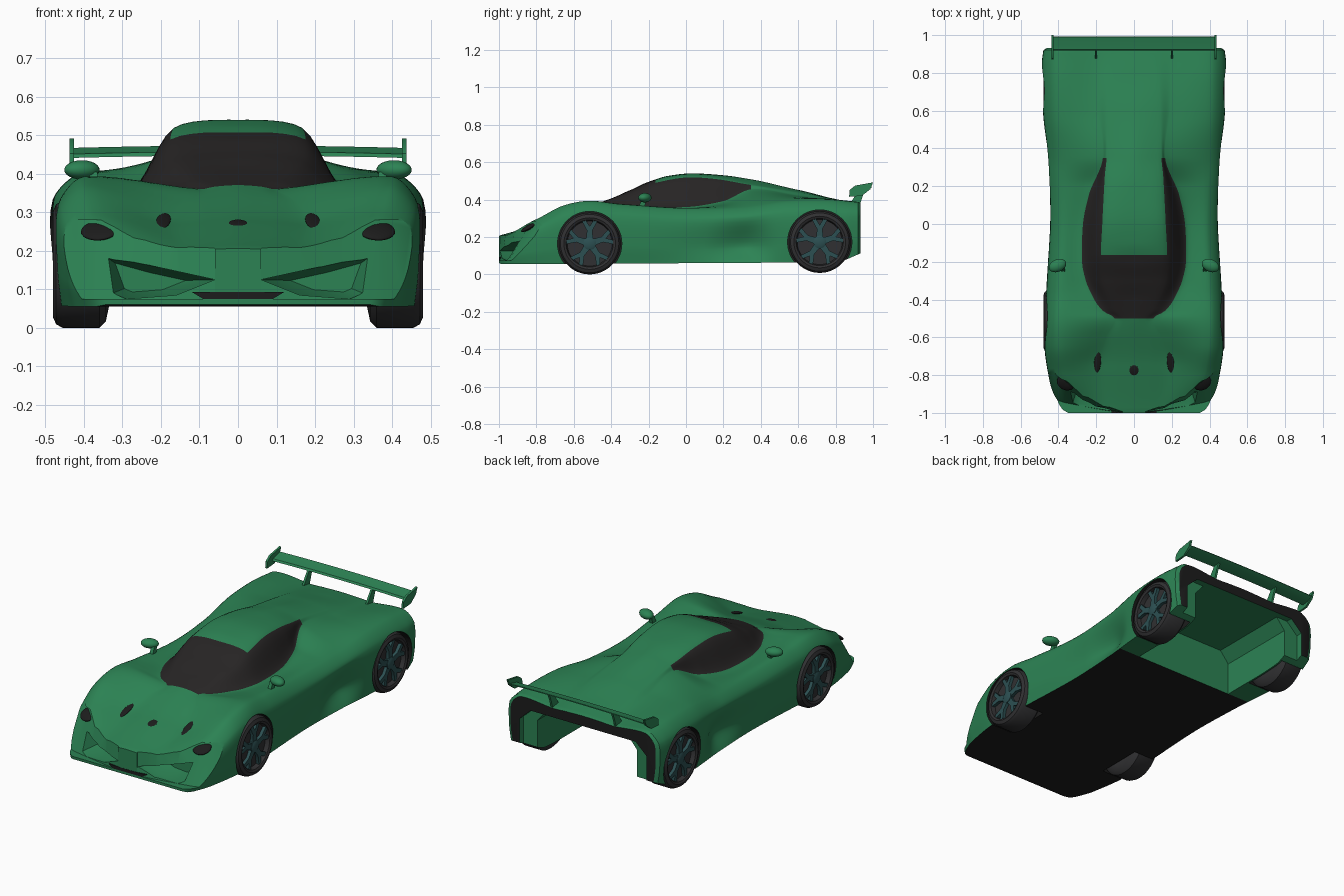
import bpy, bmesh, math
from mathutils import Vector

if "Cube" in bpy.data.objects:
    bpy.data.objects.remove(bpy.data.objects["Cube"])


def material(name, rgb):
    m = bpy.data.materials.new(name)
    m.diffuse_color = (*rgb, 1)
    m.use_nodes = True
    m.node_tree.nodes["Principled BSDF"].inputs["Base Color"].default_value = m.diffuse_color
    return m


GREEN = material("green_paint", (0.025, 0.225, 0.088))
GLASS = material("dark_glass", (0.02, 0.018, 0.018))
BLACK = material("black_trim", (0.012, 0.012, 0.012))
TYRE = material("tyre_rubber", (0.03, 0.03, 0.032))
RIM = material("rim_teal", (0.025, 0.08, 0.085))


def smooth(ob, angle=35):
    bpy.ops.object.select_all(action='DESELECT')
    ob.select_set(True)
    bpy.context.view_layer.objects.active = ob
    bpy.ops.object.shade_smooth_by_angle(angle=math.radians(angle))
    return ob


def loft(name, rings, mats, pick=lambda i, j: 0, caps=(0, 0)):
    """Skin closed rings of points and cap both ends."""
    bm = bmesh.new()
    vs = [[bm.verts.new(p) for p in r] for r in rings]
    n = len(rings[0])
    for i in range(len(rings) - 1):
        for j in range(n):
            k = (j + 1) % n
            f = bm.faces.new((vs[i][j], vs[i][k], vs[i + 1][k], vs[i + 1][j]))
            f.material_index = pick(i, j)
    for ring, idx in ((vs[0], caps[0]), (vs[-1], caps[1])):
        bm.faces.new(ring).material_index = idx
    bmesh.ops.recalc_face_normals(bm, faces=bm.faces)
    me = bpy.data.meshes.new(name)
    bm.to_mesh(me)
    bm.free()
    for m in mats:
        me.materials.append(m)
    ob = bpy.data.objects.new(name, me)
    bpy.context.collection.objects.link(ob)
    return smooth(ob)


def prism_x(name, outline, a, b, mats, idx=0):
    return loft(name, [[(x, y, z) for y, z in outline] for x in (a, b)], mats, lambda i, j: idx, (idx, idx))


def prism_y(name, outline, a, b, mats, idx=0):
    return loft(name, [[(x, y, z) for x, z in outline] for y in (a, b)], mats, lambda i, j: idx, (idx, idx))


def circle(cy, cz, r, n=48):
    return [(cy + r * math.cos(2 * math.pi * k / n), cz + r * math.sin(2 * math.pi * k / n)) for k in range(n)]


def ellipsoid(name, loc, size, rot, mat):
    bpy.ops.mesh.primitive_uv_sphere_add(segments=24, ring_count=12, location=loc, rotation=rot)
    ob = bpy.context.object
    ob.name, ob.scale = name, size
    ob.data.materials.append(mat)
    return smooth(ob, 60)


def spline(keys, t):
    n = len(keys)
    i = max([k for k in range(n - 1) if keys[k][0] <= t] or [0])

    def slope(k):
        a, b = keys[max(k - 1, 0)], keys[min(k + 1, n - 1)]
        return (b[1] - a[1]) / (b[0] - a[0])
    (t0, v0), (t1, v1) = keys[i], keys[i + 1]
    h = t1 - t0
    u = (t - t0) / h
    return (v0 * (2*u**3 - 3*u*u + 1) + v1 * (3*u*u - 2*u**3)
            + h * .85 * (slope(i) * (u**3 - 2*u*u + u) + slope(i + 1) * (u**3 - u*u)))


# Body lines along y: side width, scoop, floor, fender crest, glass base, roof edge, centreline
WIDTH = [(-1, .37), (-.95, .405), (-.85, .44), (-.65, .47), (-.45, .465), (0, .445), (.3, .455), (.6, .48), (.85, .485), (.93, .476)]
SCOOP = [(-1, 0), (-.2, 0), (.1, .02), (.32, .06), (.5, .008), (.93, 0)]
FLOOR = [(-1, .055), (.5, .063), (.82, .07), (.93, .11)]
CREST_X = [(-1, .27), (-.8, .37), (-.55, .4), (0, .385), (.6, .41), (.93, .41)]
CREST_Z = [(-1, .185), (-.8, .295), (-.65, .37), (-.52, .393), (-.35, .375), (0, .352), (.3, .36), (.55, .395), (.75, .4), (.93, .385)]
BASE_X = [(-1, .15), (-.75, .19), (-.6, .15), (-.5, .1), (-.46, .165), (-.4, .21), (-.3, .255), (-.2, .275), (0, .27), (.15, .24), (.35, .165), (.6, .19), (.93, .2)]
BASE_Z = [(-1, .2), (-.75, .27), (-.5, .36), (-.3, .36), (0, .36), (.2, .392), (.35, .455), (.6, .42), (.93, .37)]
ROOF_X = [(-1, .08), (-.6, .08), (-.5, .06), (-.46, .1), (-.3, .165), (-.16, .175), (0, .168), (.25, .155), (.35, .145), (.6, .14), (.93, .12)]
ROOF_Z = [(-1, .205), (-.75, .276), (-.5, .367), (-.3, .435), (-.16, .49), (0, .518), (.15, .511), (.35, .478), (.6, .44), (.93, .373)]
TOP_Z = [(-1, .208), (-.75, .28), (-.5, .371), (-.4, .406), (-.3, .45), (-.2, .495), (-.1, .526), (.03, .54), (.2, .53), (.35, .508), (.6, .452), (.8, .403), (.93, .376)]
B, K = 4, 6


def section(y):
    w, s, fl, cz = (spline(k, y) for k in (WIDTH, SCOOP, FLOOR, CREST_Z))
    pts = [(w - .012, fl), (w - s, fl + .3 * (cz - fl)), (w - .004, fl + .8 * (cz - fl)),
           (spline(CREST_X, y), cz), (spline(BASE_X, y), spline(BASE_Z, y)),
           (spline(ROOF_X, y), spline(ROOF_Z, y)), (0, spline(TOP_Z, y))]
    pts.append((-pts[5][0], pts[5][1]))
    ts = [0]
    for a, b in zip(pts, pts[1:]):
        ts.append(ts[-1] + math.dist(a, b))
    kx = [(t, p[0]) for t, p in zip(ts, pts)]
    kz = [(t, p[1]) for t, p in zip(ts, pts)]
    half = [(pts[0][0] * k / B, fl) for k in range(B)]
    for i in range(6):
        for k in range(K):
            t = ts[i] + (ts[i + 1] - ts[i]) * k / K
            half.append((spline(kx, t), spline(kz, t)))
    half.append(pts[6])
    full = half + [(-x, z) for x, z in half[-2:0:-1]]
    return [(x, y, z) for x, z in full]


def shrink(ring, y, f, cz):
    return [(x * f, y, cz + (z - cz) * f) for x, _, z in ring]


N = 2 * (B + 6 * K)
ys = [-.985 + 1.905 * k / 130 for k in range(131)]
rings = [section(y) for y in ys]
rings = [shrink(rings[0], -1, .93, .13)] + rings + [shrink(rings[-1], .932, .96, .25)]


def body_mat(i, j):
    y = ys[max(0, min(i - 1, len(ys) - 1))] + .007
    j = min(j, N - 1 - j)
    if j < B:
        return 2 if y < .42 else 0
    seg = (j - B) // K
    if (seg == 4 and -.5 < y < .35) or (seg == 5 and -.5 < y < -.16):
        return 1
    return 0


MATS = [GREEN, GLASS, BLACK]
body = loft("body_shell", rings, MATS, body_mat, (0, 2))

# Openings: wheel arches, swept nose corners, nose intakes, hollow tail
WHEELS = {"front": (-.515, .165), "rear": (.715, .173)}
TRIM_LOW = [(.06, -1), (.16, -.985), (.27, -.965), (.37, -.945), (.5, -.9), (.5, -1.1), (.06, -1.1)]
TRIM_HIGH = [(.06, -.99), (.16, -.955), (.27, -.895), (.37, -.82), (.5, -.73), (.5, -1.1), (.06, -1.1)]
INTAKE = [(.06, .125), (.16, .085), (.29, .075), (.325, .09), (.365, .2), (.22, .16)]
tail = [(-.315, -.05), (-.315, .25), (-.26, .315), (.26, .315), (.315, .25), (.315, -.05)]
cutters = [prism_y("tail_cutter", tail, .42, 1.05, MATS),
           prism_y("pod_cutter", [(1.28 * x, z) for x, z in tail], .894, 1.06, MATS)]
for s in (1, -1):
    for cy, cz in WHEELS.values():
        cutters.append(prism_x("arch_cutter", circle(cy, cz, .172), s * .325, s * .6, MATS, 2))
    cutters.append(loft("nose_trim_cutter", [[(s * x, y, z) for x, y in o] for o, z in ((TRIM_LOW, .075), (TRIM_HIGH, .28))], MATS))
    cutters.append(loft("intake_cutter", [[(s * (.25 + (x - .25) * f), y, .12 + (z - .12) * f) for x, z in INTAKE]
                                          for y, f in ((-1.1, 1), (-.95, 1), (-.85, .6))], MATS))
bpy.context.view_layer.objects.active = body
for c in cutters:
    c.hide_render = True
    mod = body.modifiers.new("cut", 'BOOLEAN')
    mod.operation, mod.solver, mod.object = 'DIFFERENCE', 'EXACT', c
    bpy.context.view_layer.objects.active = body
    bpy.ops.object.modifier_apply(modifier=mod.name)
for c in cutters:
    bpy.data.objects.remove(c)
smooth(body, 32)

# Wheels: turned tyre, five spokes and hub
TREAD = [(.335, .11), (.343, .148), (.36, .165), (.455, .165), (.472, .156), (.48, .138), (.474, .126), (.45, .12)]
SPOKE = [(.02, -.018), (.07, -.015), (.12, -.042), (.124, -.02), (.092, 0),
         (.124, .02), (.12, .042), (.07, .015), (.02, .018)]
for end, (cy, cz) in WHEELS.items():
    for s, side in ((1, "right"), (-1, "left")):
        tag = f"{end}_{side}_"
        turn = lambda prof: [[(s * x, y, z) for y, z in circle(cy, cz, r)] for x, r in prof]
        loft(tag + "tyre", turn(TREAD), [TYRE])
        loft(tag + "hub", turn([(.44, .034), (.47, .034), (.476, .022)]), [RIM])
        for k in range(5):
            a = math.pi / 2 + k * 2 * math.pi / 5
            u, v = Vector((math.cos(a), math.sin(a))), Vector((-math.sin(a), math.cos(a)))
            prism_x(f"{tag}spoke_{k}", [Vector((cy, cz)) + u * p + v * q for p, q in SPOKE], s * .44, s * .468, [RIM])

# Rear wing: arched blade, end plates, struts
FOIL = [(.918, .446), (.925, .456), (.95, .461), (.99, .472), (.992, .468), (.955, .45)]
xs = [-.43 + .86 * k / 16 for k in range(17)]
loft("wing_blade", [[(x, y, z + .006 * (1 - (x / .43) ** 2) - .005) for y, z in FOIL] for x in xs], [GREEN])
for s, side in ((1, "right"), (-1, "left")):
    prism_x(f"wing_end_plate_{side}", [(.872, .415), (.875, .452), (.905, .475), (1, .492), (.985, .455), (.94, .42)],
            s * .426, s * .438, [GREEN])
    prism_x(f"wing_strut_{side}", [(.87, .37), (.925, .45), (.96, .455), (.945, .42), (.925, .36)],
            s * .195, s * .207, [GREEN])
    # Mirrors, lamps and bonnet vents
    ellipsoid(f"mirror_{side}", (s * .405, -.22, .41), (.048, .033, .025), (0, 0, s * -.4), GREEN)
    prism_x(f"mirror_stalk_{side}", [(-.26, .345), (-.235, .405), (-.21, .405), (-.225, .345)], s * .365, s * .385, [GREEN])
    ellipsoid(f"headlamp_{side}", (s * .36, -.84, .252), (.05, .045, .012), (.5, s * -.2, s * .6), BLACK)
    ellipsoid(f"bonnet_vent_{side}", (s * .195, -.735, .277), (.02, .06, .006), (.34, 0, s * .1), BLACK)
ellipsoid("centre_vent", (0, -.775, .271), (.025, .03, .005), (.3, 0, 0), BLACK)
prism_y("lower_grille", [(-.12, .093), (-.09, .075), (.09, .075), (.12, .093)], -1.001, -.95, [BLACK])
